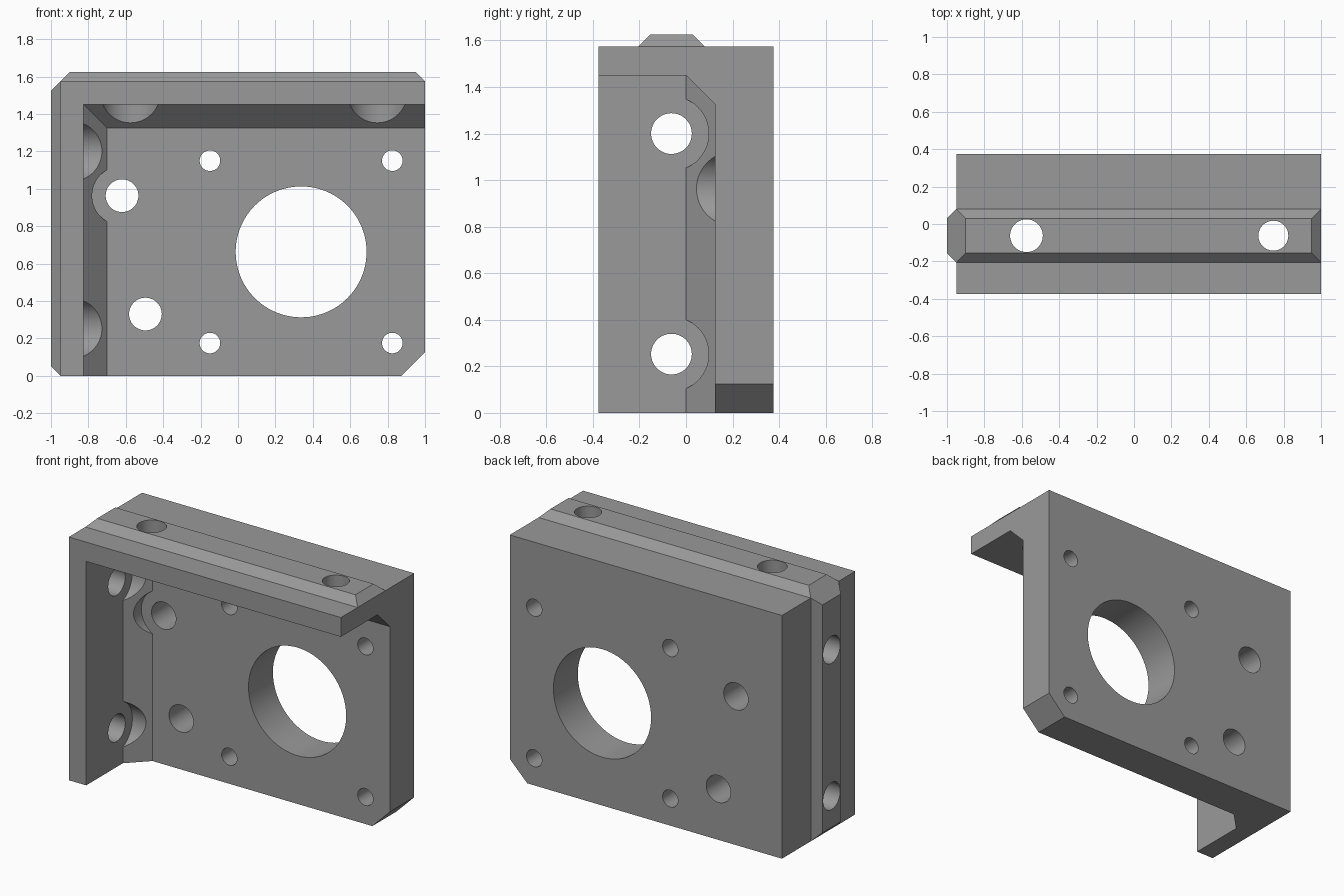
import bpy, bmesh, math
from mathutils import Matrix, Vector

if "Cube" in bpy.data.objects:
    bpy.data.objects.remove(bpy.data.objects["Cube"])

grey = bpy.data.materials.new("mid grey")
grey.diffuse_color = (0.32, 0.32, 0.32, 1)
grey.use_nodes = True
grey.node_tree.nodes["Principled BSDF"].inputs["Base Color"].default_value = grey.diffuse_color


def make_object(name, bm):
    bmesh.ops.recalc_face_normals(bm, faces=bm.faces)
    mesh = bpy.data.meshes.new(name)
    bm.to_mesh(mesh)
    bm.free()
    obj = bpy.data.objects.new(name, mesh)
    bpy.context.collection.objects.link(obj)
    return obj


def hull(name, points):
    """Convex solid around the given points."""
    bm = bmesh.new()
    for p in points:
        bm.verts.new(p)
    bmesh.ops.convex_hull(bm, input=bm.verts)
    bmesh.ops.dissolve_limit(bm, angle_limit=0.001, verts=bm.verts, edges=bm.edges)
    return make_object(name, bm)


def box(x0, x1, y0, y1, z0, z1):
    return [(x, y, z) for x in (x0, x1) for y in (y0, y1) for z in (z0, z1)]


def rod(name, start, end, radius, sides=64):
    """Cylinder between two points."""
    a, b = Vector(start), Vector(end)
    turn = Vector((0, 0, 1)).rotation_difference(b - a).to_matrix().to_4x4()
    bm = bmesh.new()
    bmesh.ops.create_cone(bm, cap_ends=True, segments=sides, radius1=radius, radius2=radius,
                          depth=(b - a).length, matrix=Matrix.Translation((a + b) / 2) @ turn)
    return make_object(name, bm)


def combine(target, tool, operation):
    bpy.context.view_layer.objects.active = target
    mod = target.modifiers.new("cut", 'BOOLEAN')
    mod.operation, mod.solver, mod.object = operation, 'EXACT', tool
    bpy.ops.object.modifier_apply(modifier=mod.name)
    bpy.data.objects.remove(tool)


# Main block with the lower right corner bevelled off
block = [(-0.95, 0), (-0.95, 1.575), (1, 1.575), (1, 0.125), (0.875, 0)]
bracket = hull("motor_bracket", [(x, y, z) for x, z in block for y in (-0.375, 0.375)])

# Raised locating ridge running up the left side and across the top
crest = [(-1, 0.05), (-1, 1.525), (-0.9, 1.625), (0.95, 1.625), (1, 1.575), (0.9, 0.9)]
foot = [(-0.95, 0), (-0.95, 1.575), (1, 1.575), (0.9, 0.9)]
ridge = [(x, y, z) for x, z in crest for y in (-0.155, 0.03)]
ridge += [(x, y, z) for x, z in foot for y in (-0.205, 0.08)]
combine(bracket, hull("ridge", ridge), 'UNION')

# Inner pocket, leaving left wall, top wall, back plate and sloped fillets
pocket = box(-0.825, 2, -1, 0, -1, 1.45) + box(-0.70, 2, 0.125, 0.125, -1, 1.325)
combine(bracket, hull("pocket", set(pocket)), 'DIFFERENCE')

# Back plate holes: large bore, four screw holes, two mounting holes
plate_holes = [(0.3375, 0.6625, 0.35), (-0.62, 0.963, 0.0875), (-0.495, 0.33, 0.0875)]
plate_holes += [(x, z, 0.055) for x in (-0.15, 0.825) for z in (0.175, 1.15)]
for x, z, r in plate_holes:
    combine(bracket, rod("plate_hole", (x, 0, z), (x, 0.6, z), r, 96 if r > 0.3 else 48), 'DIFFERENCE')
combine(bracket, rod("head_relief", (-0.62, -0.2, 0.963), (-0.62, 0.125, 0.963), 0.16), 'DIFFERENCE')

# Left wall bolt holes and head reliefs
Y = -0.0625
for z in (0.2525, 1.2):
    combine(bracket, rod("side_hole", (-1.2, Y, z), (-0.75, Y, z), 0.0875, 48), 'DIFFERENCE')
    combine(bracket, rod("head_relief", (-0.825, Y, z), (-0.6, Y, z), 0.16), 'DIFFERENCE')

# Top wall bolt holes and head reliefs
for x, r in ((-0.575, 0.0875), (0.745, 0.08)):
    combine(bracket, rod("top_hole", (x, Y, 1.38), (x, Y, 1.8), r, 48), 'DIFFERENCE')
    combine(bracket, rod("head_relief", (x, Y, 1.2), (x, Y, 1.45), 0.16), 'DIFFERENCE')

# Finish: one colour, smooth bores with sharp edges
bracket.data.materials.clear()
bracket.data.materials.append(grey)
for face in bracket.data.polygons:
    face.material_index = 0
bpy.ops.object.select_all(action='DESELECT')
bracket.select_set(True)
bpy.context.view_layer.objects.active = bracket
bpy.ops.object.shade_smooth_by_angle(angle=math.radians(30))
